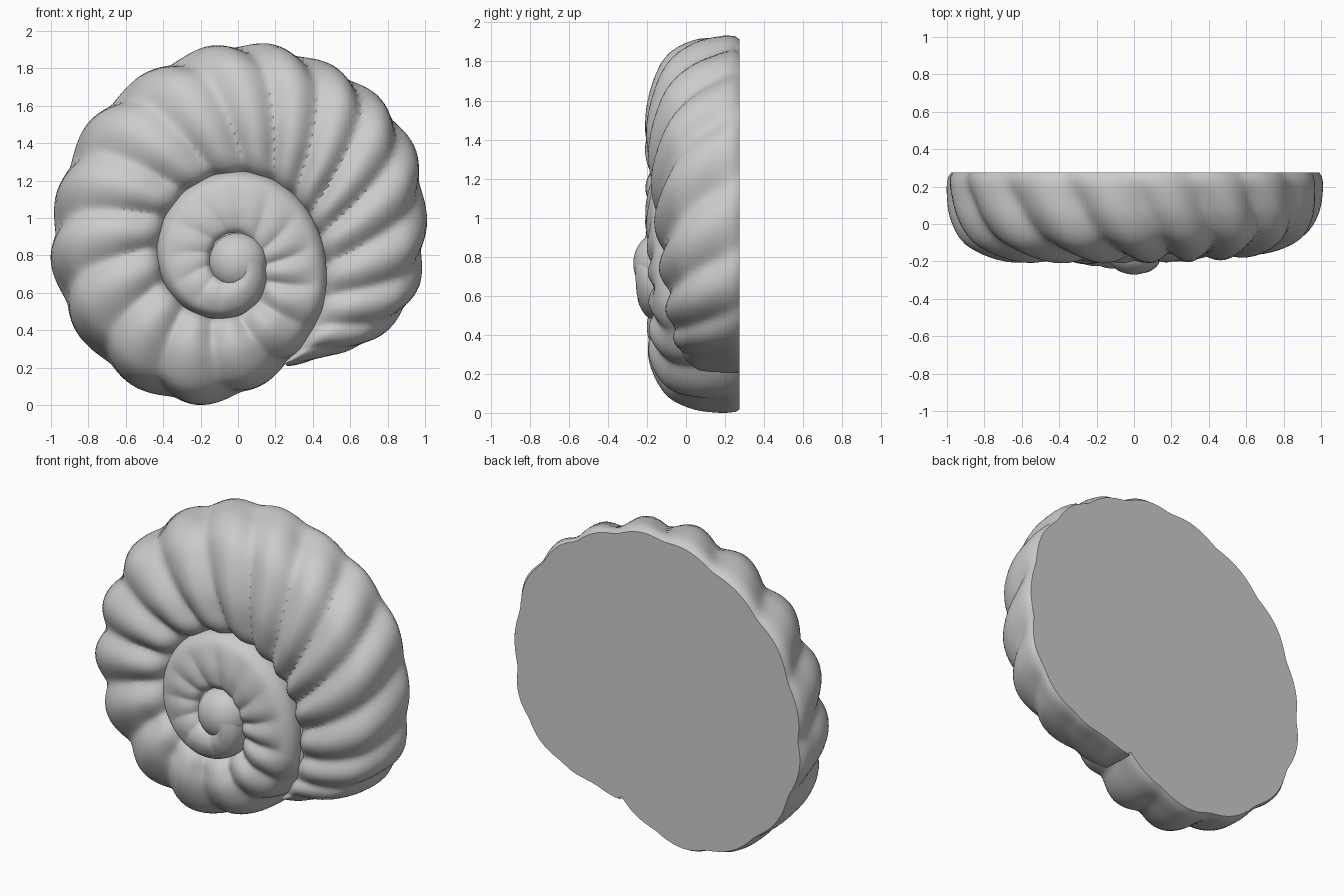
import bpy, bmesh, math

if "Cube" in bpy.data.objects:
    bpy.data.objects.remove(bpy.data.objects["Cube"])

CX, CZ, BACK = -0.02, 0.76, 0.275

# Spiral seam: (clockwise degrees from up, radius)
SEAM = [(-90, .13), (0, .16), (90, .17), (180, .29), (270, .41), (360, .49), (450, .49),
        (513, .62), (553, .78), (579, .85), (606, .92), (630, .98), (651, 1.02), (673, 1.08),
        (694, 1.12), (715, 1.17), (726, 1.185), (745, 1.18), (758, 1.18), (776, 1.15),
        (799, 1.05), (820, .985), (834, .895), (846, .79), (856, .70), (873, .62)]
# Front crest depth along the spiral
CREST = [(90, -.262), (180, -.25), (270, -.215), (400, -.205), (513, -.19), (640, -.205),
         (740, -.205), (790, -.165), (820, -.125), (846, -.07), (860, -.02), (873, .06)]
# Cross-section: position across the whorl, and height, from inner seam to back edge
ACROSS = [(0, 0), (.08, .07), (.2, .2), (.35, .42), (.5, .66), (.63, .85), (.77, .965),
          (.9, 1), (.97, .99), (1, .965)]
HEIGHT = [(0, .74), (.08, .88), (.2, .97), (.35, 1), (.5, .92), (.63, .77), (.77, .5),
          (.9, .2), (.97, .05), (1, 0)]
# Angles of the rib tops on the rim
RIBS = [525 - 27 * k for k in range(18, 0, -1)] + [525, 553, 579, 606, 630, 651, 673, 694, 713,
        730, 746, 761, 778, 798, 817, 835, 853, 871, 889, 907]
RIB_PHASE = [(a, i) for i, a in enumerate(RIBS)]


def curve(pts, x):
    """Smooth interpolation through points"""
    x = min(max(x, pts[0][0]), pts[-1][0])
    i = 0
    while i < len(pts) - 2 and x > pts[i + 1][0]:
        i += 1

    def slope(k):
        a, b = pts[max(k - 1, 0)], pts[min(k + 1, len(pts) - 1)]
        return (b[1] - a[1]) / (b[0] - a[0])
    (x0, y0), (x1, y1) = pts[i], pts[i + 1]
    d = x1 - x0
    u = (x - x0) / d
    return ((2 * u**3 - 3 * u**2 + 1) * y0 + (u**3 - 2 * u**2 + u) * d * slope(i)
            + (3 * u**2 - 2 * u**3) * y1 + (u**3 - u**2) * d * slope(i + 1))


def smooth(u):
    u = min(max(u, 0), 1)
    return u * u * (3 - 2 * u)


mat = bpy.data.materials.new("stone grey")
mat.diffuse_color = (.6, .6, .6, 1)
mat.use_nodes = True
mat.node_tree.nodes["Principled BSDF"].inputs["Base Color"].default_value = mat.diffuse_color


def finish(bm, name):
    me = bpy.data.meshes.new(name)
    bm.to_mesh(me)
    bm.free()
    me.materials.append(mat)
    ob = bpy.data.objects.new(name, me)
    bpy.context.collection.objects.link(ob)
    bpy.context.view_layer.objects.active = ob
    ob.select_set(True)
    bpy.ops.object.shade_smooth_by_angle(angle=math.radians(35))
    ob.select_set(False)


# Ribbed spiral whorls, swept as one sheet
N = 36
section = [(curve(ACROSS, j / N), curve(HEIGHT, j / N)) for j in range(N + 1)]
bm = bmesh.new()
columns, rim = [], []
phi = 90.0
while phi <= 873.01:
    r_out = curve(SEAM, phi)
    r_in = curve(SEAM, phi - 360) if phi >= 270 else .13 * smooth((phi - 60) / 210)
    r_in -= .025 * smooth((phi - 360) / 90)
    width = max(r_out - r_in, 0.0)
    crest = curve(CREST, phi)
    k = smooth((phi - 470) / 43)
    base = BACK * k - .04 * (1 - k)
    prof = [(r_in + t * width, base + h * (crest - base)) for t, h in section]
    # Ribs are faint on the inner whorl, and fade at its seam
    amp = min(.085 * width, .05) * (.35 * smooth((phi - 120) / 120) + .65 * smooth((phi - 400) / 90))
    col = []
    for j, (r, y) in enumerate(prof):
        s = j / N
        a, b = prof[max(j - 1, 0)], prof[min(j + 1, N)]
        dr, dy = b[0] - a[0], b[1] - a[1]
        ln = math.hypot(dr, dy) or 1
        ph = curve(RIB_PHASE, phi - 26 * (.9 - s))
        rib = math.sqrt((math.cos(math.pi * ph)**2 + .03) / 1.03)
        fade = .45 + .55 * smooth(s / .25) if s < .5 else 1 - .55 * smooth((s - .8) / .2)
        fade *= 1 - (1 - k) * smooth((s - .4) / .3)
        cut = amp * fade * (1 - rib) * 1.25
        r, y = r - cut * dy / ln, y + cut * dr / ln
        if j == N:
            y = base
        p = math.radians(phi)
        col.append(bm.verts.new((CX + r * math.sin(p), y, CZ + r * math.cos(p))))
    columns.append(col)
    if 513 <= phi < 872:
        rim.append(col[N])
    phi += 1.5
for a, b in zip(columns, columns[1:]):
    for j in range(N):
        bm.faces.new((a[j], b[j], b[j + 1], a[j + 1]))
# Flat back, with a sharp rim
back = bm.faces.new(rim)
for e in back.edges:
    e.smooth = False
finish(bm, "spiral_shell")

# Rounded centre of the spiral
bm = bmesh.new()
bmesh.ops.create_uvsphere(bm, u_segments=48, v_segments=24, radius=1)
for v in bm.verts:
    v.co = (.155 * v.co.x, -.14 + .13 * v.co.y, .765 + .155 * v.co.z)
finish(bm, "shell_centre")
